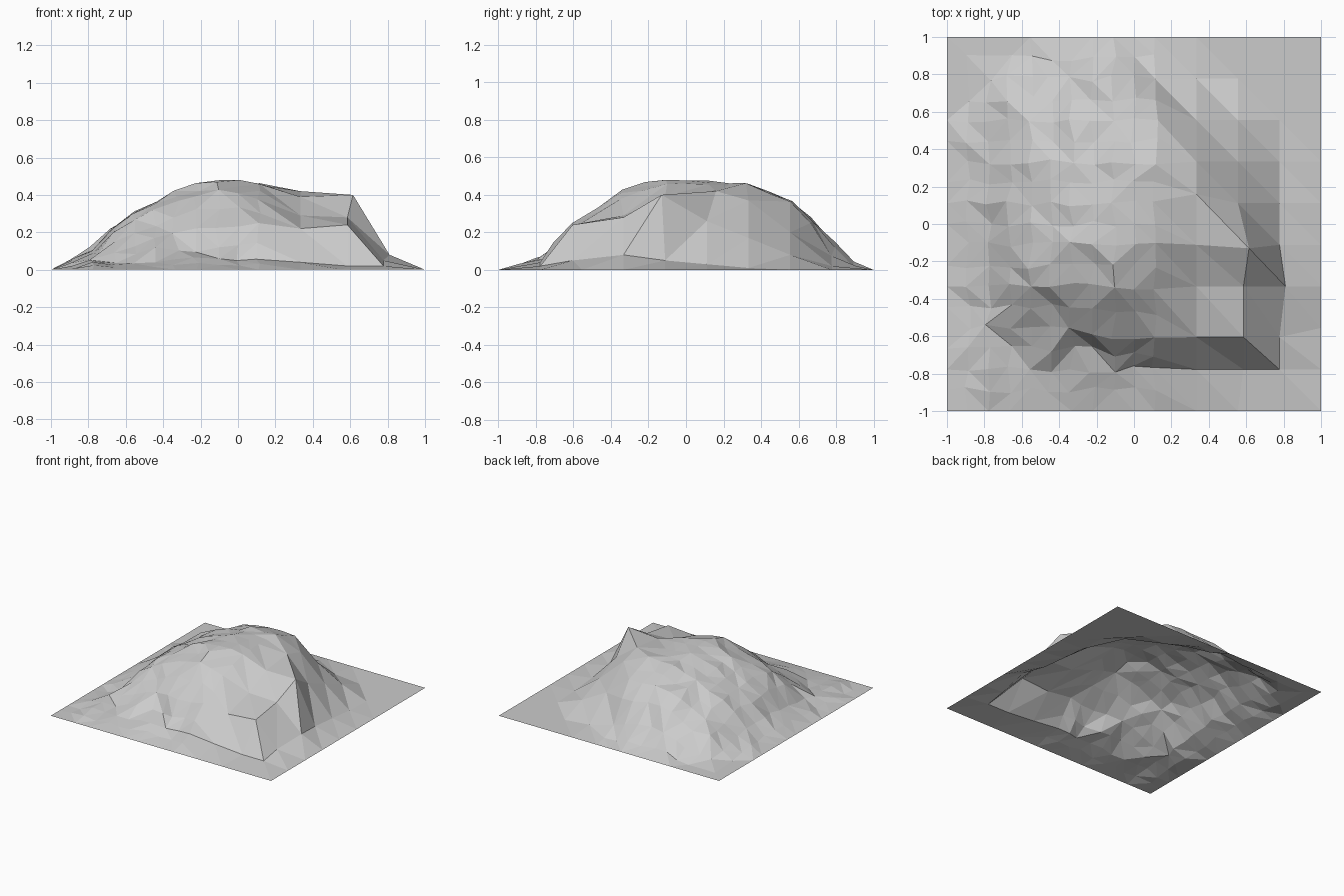
import bpy, bmesh, random

if "Cube" in bpy.data.objects:
    bpy.data.objects.remove(bpy.data.objects["Cube"])

random.seed(11)
N = 9
STEP = 2 / N

# Interior height profiles, front row to back row (the border lies at zero)
ROWS = [
    [.03, .03, .05, .06, .05, .04, .02, .02],
    [.04, .13, .20, .23, .24, .22, .24, .05],
    [.07, .27, .36, .43, .37, .29, .28, .08],
    [.10, .32, .42, .485, .46, .39, .40, .05],
    [.11, .30, .40, .475, .46, .42, .26, .03],
    [.11, .28, .38, .45, .45, .37, .17, .01],
    [.08, .22, .33, .37, .36, .20, .08, 0],
    [.03, .07, .13, .14, .08, .02, 0, 0],
]


def point(i, j):
    x, y, z = -1 + i * STEP, -1 + j * STEP, 0
    if 0 < i < N and 0 < j < N:
        z = ROWS[j - 1][i - 1]
        if i == 7 and j == 4:        # sharp shoulder of the ridge
            x, y = .615, -.13
        elif i == 7 and j < 4:       # top edge of the right cliff
            x = .585
        elif i == 8 and j == 3:      # bulging foot of the cliff
            x = .81
        elif i == 6 and j == 5:      # end of the ridge crease
            y = .16
        if j == 2 and i > 3:         # top edge of the front cliff
            y = -.605
    return x, y, z


# Coarse ground sheet; the diagonals alternate on the rough left side
bm = bmesh.new()
grid = [[bm.verts.new(point(i, j)) for i in range(N + 1)] for j in range(N + 1)]
for j in range(N):
    for i in range(N):
        a, b = grid[j][i], grid[j][i + 1]
        c, d = grid[j + 1][i + 1], grid[j + 1][i]
        if i < 5 and (i + j) % 2:
            bm.faces.new((a, b, c))
            bm.faces.new((a, c, d))
        else:
            bm.faces.new((a, b, d))
            bm.faces.new((b, c, d))

# Finer, rougher facets on the left side
old = set(bm.verts)
edges = [e for e in bm.edges if all(v.co.x < .2 for v in e.verts)]
bmesh.ops.subdivide_edges(bm, edges=edges, cuts=1, use_grid_fill=True)
bmesh.ops.triangulate(bm, faces=[f for f in bm.faces if len(f.verts) > 3])
for v in bm.verts:
    x, y = v.co.x, v.co.y
    if x < .15 and max(abs(x), abs(y)) < .95:
        if .6 < y < .7 and x > -.7:          # rounded back shoulder
            v.co.z += .025
        elif y > .8:                         # hollow foot behind it
            v.co.z -= .025
        elif -.7 < x < -.6 and abs(y) < .4:  # steep left shoulder
            v.co.z += .02
        elif x < -.85:                       # hollow foot at the left
            v.co.z -= .01
        elif -.4 < x < .05 and -.71 < y < -.64:  # foot of the front slope
            v.co.z -= .03
        rough = .018 if v not in old else .008
        v.co.x += random.uniform(-rough, rough)
        v.co.y += random.uniform(-rough, rough)
        v.co.z = max(.002, v.co.z + random.uniform(-.4, .7) * rough)

bmesh.ops.recalc_face_normals(bm, faces=bm.faces)
if sum(f.normal.z for f in bm.faces) < 0:
    bmesh.ops.reverse_faces(bm, faces=bm.faces)
mesh = bpy.data.meshes.new("rocky_hill")
bm.to_mesh(mesh)
bm.free()
bpy.context.collection.objects.link(bpy.data.objects.new("rocky_hill", mesh))
